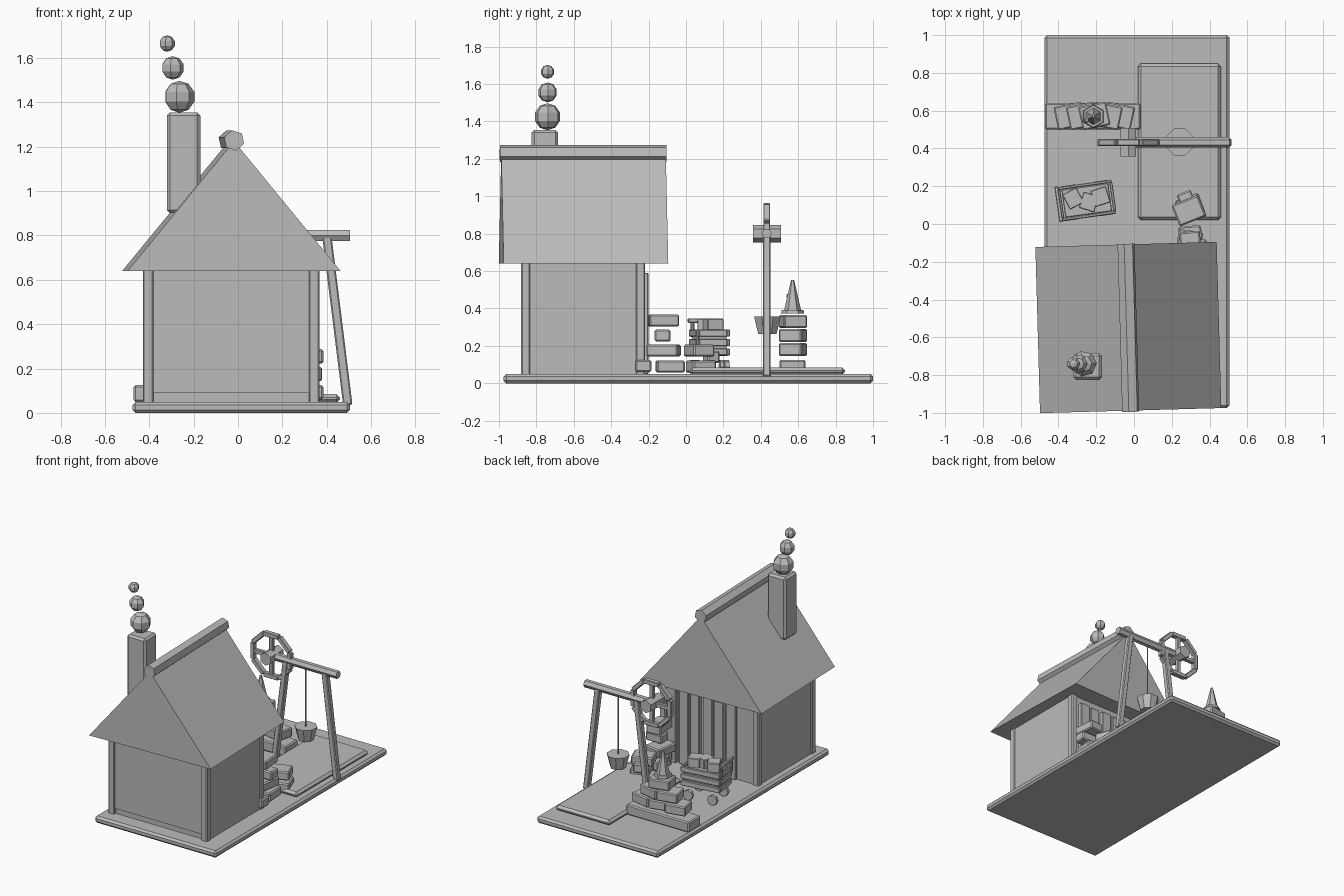
import bpy, bmesh, math
from mathutils import Vector, Matrix

if "Cube" in bpy.data.objects:
    bpy.data.objects.remove(bpy.data.objects["Cube"])

grey = bpy.data.materials.new("plain grey")
grey.diffuse_color = (0.5, 0.5, 0.5, 1)
grey.use_nodes = True
grey.node_tree.nodes["Principled BSDF"].inputs["Base Color"].default_value = grey.diffuse_color


def finish(name, bm, loc=(0, 0, 0), rot=(0, 0, 0), bevel=0):
    bmesh.ops.recalc_face_normals(bm, faces=bm.faces)
    me = bpy.data.meshes.new(name)
    bm.to_mesh(me)
    bm.free()
    me.materials.append(grey)
    ob = bpy.data.objects.new(name, me)
    ob.location = loc
    ob.rotation_euler = [math.radians(a) for a in rot]
    bpy.context.collection.objects.link(ob)
    if bevel:
        m = ob.modifiers.new("bevel", 'BEVEL')
        m.width = bevel
        m.segments = 1
    return ob


def box(name, loc, size, rot=(0, 0, 0), bevel=0.006):
    bm = bmesh.new()
    bmesh.ops.create_cube(bm, size=1, matrix=Matrix.Diagonal((*size, 1)))
    return finish(name, bm, loc, rot, bevel)


def span(name, x, y, z, bevel=0.006):
    """Box from its extents."""
    c = [(a + b) / 2 for a, b in (x, y, z)]
    return box(name, c, [b - a for a, b in (x, y, z)], bevel=bevel)


def cone(name, loc, r1, r2, h, sides, rot=(0, 0, 0), spin=0, bevel=0):
    bm = bmesh.new()
    bmesh.ops.create_cone(bm, cap_ends=True, segments=sides, radius1=r1, radius2=r2,
                          depth=h, matrix=Matrix.Rotation(math.radians(spin), 4, 'Z'))
    return finish(name, bm, loc, rot, bevel)


def beam(name, a, b, w, d, bevel=0.006):
    """Rectangular bar between two points in an x-z plane."""
    a, b = Vector(a), Vector(b)
    v = b - a
    return box(name, (a + b) / 2, (w, d, v.length),
               (0, math.degrees(math.atan2(v.x, v.z)), 0), bevel)


# Ground slab and yard plate
span("base", (-0.475, 0.505), (-0.975, 1.0), (0, 0.05), 0.014)
span("yard_plate", (0.02, 0.46), (0.02, 0.85), (0.045, 0.085), 0.016)

# House: walls, corner posts, sill and plank wall at the back
span("house_walls", (-0.42, 0.36), (-0.872, -0.23), (0.09, 0.65), 0)
span("house_sill", (-0.42, 0.36), (-0.86, -0.23), (0.04, 0.09), 0)
span("lintel", (-0.39, 0.33), (-0.876, -0.86), (0.61, 0.65), 0)
for x in (-0.405, 0.343):
    for y in (-0.857, -0.243):
        box("corner_post", (x, y, 0.345), (0.048, 0.048, 0.61))
for i in range(6):
    x = -0.25 + i * 0.095
    d = 0.024 if i % 2 else 0.014
    span("back_plank", (x, x + 0.075), (-0.235, -0.225 + d), (0.05, 0.59), 0.004)

# Gable roof, slightly turned
bm = bmesh.new()
ends = [[bm.verts.new((x, y, z)) for x, z in ((-0.48, 0.64), (0.48, 0.64), (0, 1.225))]
        for y in (-0.44, 0.44)]
for e in ends:
    bm.faces.new(e)
for i in range(3):
    j = (i + 1) % 3
    bm.faces.new((ends[0][i], ends[0][j], ends[1][j], ends[1][i]))
finish("roof", bm, (-0.03, -0.548, 0), (0, 0, 1.6))
cone("ridge_beam", (-0.03, -0.55, 1.228), 0.047, 0.047, 0.89, 6, (90, 0, 1.6), 12)

# Chimney and smoke puffs
span("chimney", (-0.32, -0.17), (-0.825, -0.685), (0.9, 1.355), 0.014)
for x, z, r in ((-0.265, 1.425, 0.072), (-0.295, 1.555, 0.053), (-0.32, 1.665, 0.037)):
    bm = bmesh.new()
    bmesh.ops.create_uvsphere(bm, u_segments=7, v_segments=5, radius=r)
    finish("smoke_puff", bm, (x, -0.74, z), (0, 0, 15))

# Hoist: crossbar, splayed legs, rope and bucket
Y = 0.432
cone("crossbar", (0.235, Y, 0.80), 0.028, 0.028, 0.54, 6, (0, 90, 0))
for s in (-1, 1):
    beam("hoist_leg", (0.245 + s * 0.155, Y, 0.80), (0.245 + s * 0.25, Y, 0.035), 0.042, 0.042)
cone("rope", (0.242, Y, 0.56), 0.005, 0.005, 0.46, 6)
cone("bucket", (0.242, Y + 0.003, 0.31), 0.053, 0.077, 0.095, 8, spin=22.5)

# Hoist wheel: octagonal rim, spokes and hub
WX, WZ, R = -0.03, 0.80, 0.148
for i in range(8):
    a = math.pi / 4 * i
    box("wheel_rim", (WX + R * math.sin(a), Y, WZ + R * math.cos(a)),
        (0.118, 0.036, 0.032), (0, math.degrees(a), 0), 0.004)
for ang in (0, 90):
    box("wheel_spokes", (WX, Y, WZ), (0.03, 0.028, 0.28), (0, ang, 0), 0.004)
cone("wheel_hub", (WX, Y, WZ), 0.047, 0.047, 0.15, 6, (90, 0, 0))

# Stepped block pile with a pointed cap
span("pile_plank", (-0.47, 0.035), (0.5, 0.64), (0.05, 0.125), 0.008)
for row, n in enumerate((3, 2, 1)):
    for i in range(n):
        box("pile_block", (-0.21 + (i - (n - 1) / 2) * 0.13, 0.572, 0.18 + row * 0.075),
            (0.15, 0.125, 0.068), (0, 0, 12 * (1 if i < n / 2 else -1)), 0.007)
cone("cap_brim", (-0.215, 0.57, 0.383), 0.062, 0.058, 0.02, 6)
cone("pointed_cap", (-0.215, 0.57, 0.47), 0.046, 0.008, 0.165, 6)
box("cap_knob", (-0.25, 0.55, 0.465), (0.025, 0.025, 0.03))

# Slatted cart with its load, handle and wheels
CART = Matrix.Translation((-0.25, 0.125, 0)) @ Matrix.Rotation(math.radians(8), 4, 'Z')


def cart_box(name, p, size, turn=0):
    return box(name, CART @ Vector(p), size, (0, 0, 8 + turn), 0.004)


cart_box("cart_floor", (0, 0, 0.16), (0.27, 0.16, 0.03))
cart_box("cart_fill", (0, 0, 0.22), (0.25, 0.15, 0.12))
for k in range(3):
    z = 0.168 + k * 0.05
    for s in (-1, 1):
        cart_box("cart_side_slat", (0, s * 0.083, z), (0.29, 0.016, 0.038))
        cart_box("cart_end_slat", (s * 0.139, 0, z), (0.016, 0.15, 0.038))
cart_box("cart_handle", (-0.15, 0, 0.335), (0.02, 0.19, 0.025))
for s in (-1, 1):
    cart_box("handle_post", (-0.15, s * 0.07, 0.29), (0.018, 0.018, 0.09))
    for x in (-0.09, 0.09):
        cone("cart_wheel", CART @ Vector((x, s * 0.08, 0.088)), 0.036, 0.036, 0.025, 8, (90, 0, 8))
for x, y, t in ((-0.07, 0.02, 20), (0.01, -0.01, -25), (0.075, 0.01, 10)):
    cart_box("cart_load", (x, y, 0.31), (0.085, 0.09, 0.07), t)

# Stacked blocks beside the house
for x, y, z, sx, sy, turn in (
        (0.32, -0.228, 0.093, 0.13, 0.085, 0), (0.30, -0.085, 0.09, 0.12, 0.15, 4),
        (0.30, 0.08, 0.09, 0.13, 0.13, 20), (0.29, -0.12, 0.175, 0.13, 0.17, -8),
        (0.29, 0.07, 0.175, 0.15, 0.12, 22), (0.32, -0.125, 0.255, 0.13, 0.085, 0),
        (0.30, -0.12, 0.335, 0.11, 0.16, 5), (0.275, 0.135, 0.14, 0.08, 0.07, 22)):
    box("stacked_block", (x, y, z), (sx, sy, 0.064), (0, 0, turn), 0.008)
